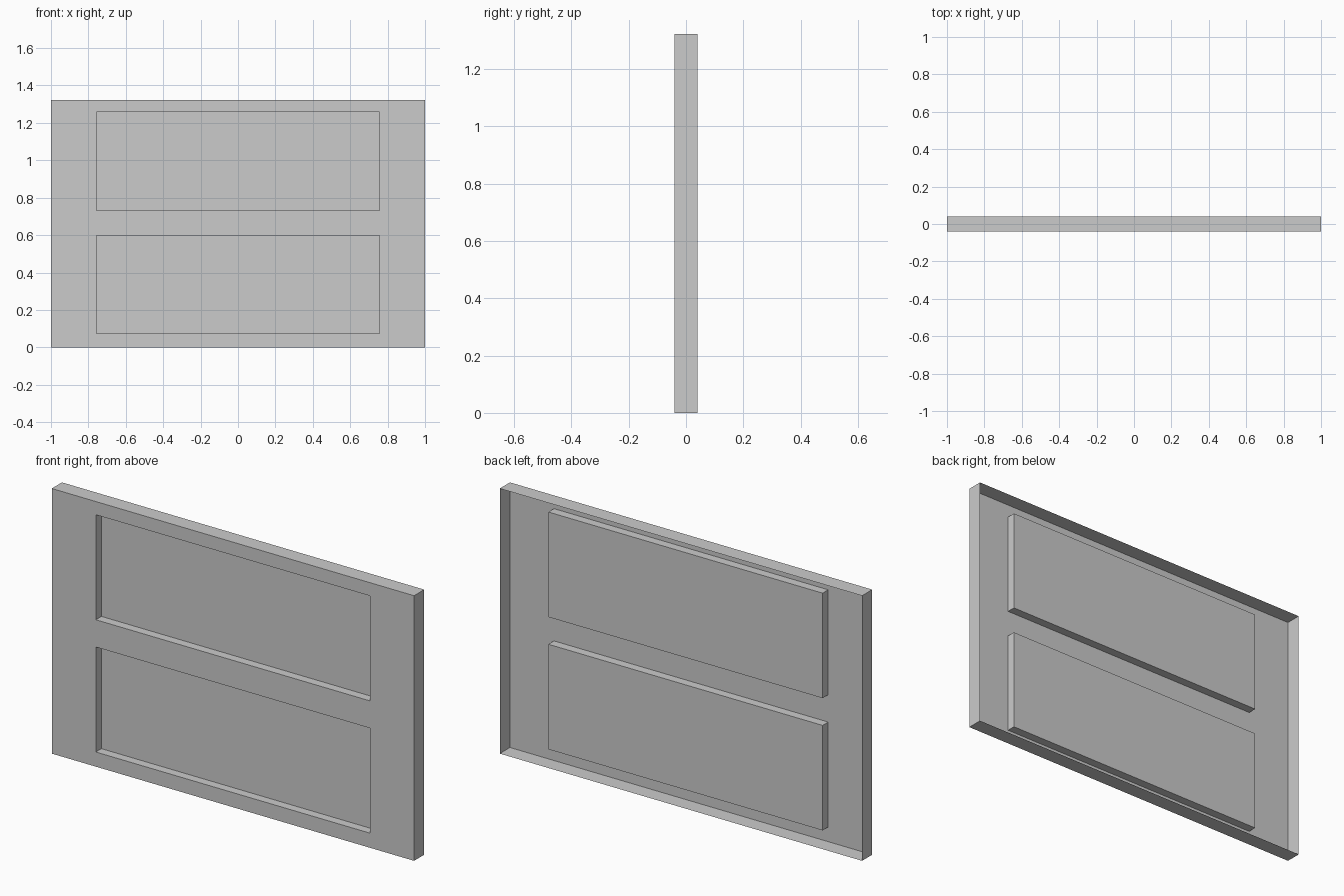
import bpy
import bmesh

cube = bpy.data.objects.get("Cube")
if cube:
    bpy.data.objects.remove(cube, do_unlink=True)

FRONT, BACK, RECESS = -0.04, 0.04, 0.044
COLUMNS = (-1, -0.757, 0.757, 1)
ROWS = (0, 0.073, 0.597, 0.733, 1.257, 1.323)

grey = bpy.data.materials.new("plain grey")
grey.use_nodes = True
grey.diffuse_color = (0.6, 0.6, 0.6, 1)
grey.node_tree.nodes["Principled BSDF"].inputs["Base Color"].default_value = (0.6, 0.6, 0.6, 1)

bm = bmesh.new()
# Front sheet, divided along the edges of the two panels
verts = [[bm.verts.new((x, FRONT, z)) for x in COLUMNS] for z in ROWS]
panels = []
for r in range(len(ROWS) - 1):
    for c in range(len(COLUMNS) - 1):
        face = bm.faces.new((verts[r][c], verts[r][c + 1], verts[r + 1][c + 1], verts[r + 1][c]))
        if c == 1 and r in (1, 3):
            panels.append(face)


def push_back(geom, distance):
    moved = [v for v in geom if isinstance(v, bmesh.types.BMVert)]
    bmesh.ops.translate(bm, verts=moved, vec=(0, distance, 0))


# Thin rim walls around the open back
rim = [e for e in bm.edges if e.is_boundary]
push_back(bmesh.ops.extrude_edge_only(bm, edges=rim)["geom"], BACK - FRONT)

# Two recessed panels
for panel in panels:
    push_back(bmesh.ops.extrude_face_region(bm, geom=[panel])["geom"], RECESS)
    if panel.is_valid:
        bm.faces.remove(panel)

bmesh.ops.recalc_face_normals(bm, faces=bm.faces)
sheet = verts[0][0].link_faces
if any(f.normal.y > 0.5 for f in sheet):
    bmesh.ops.reverse_faces(bm, faces=bm.faces)

mesh = bpy.data.meshes.new("panelled_board")
bm.to_mesh(mesh)
bm.free()
mesh.materials.append(grey)
board = bpy.data.objects.new("panelled_board", mesh)
bpy.context.collection.objects.link(board)
